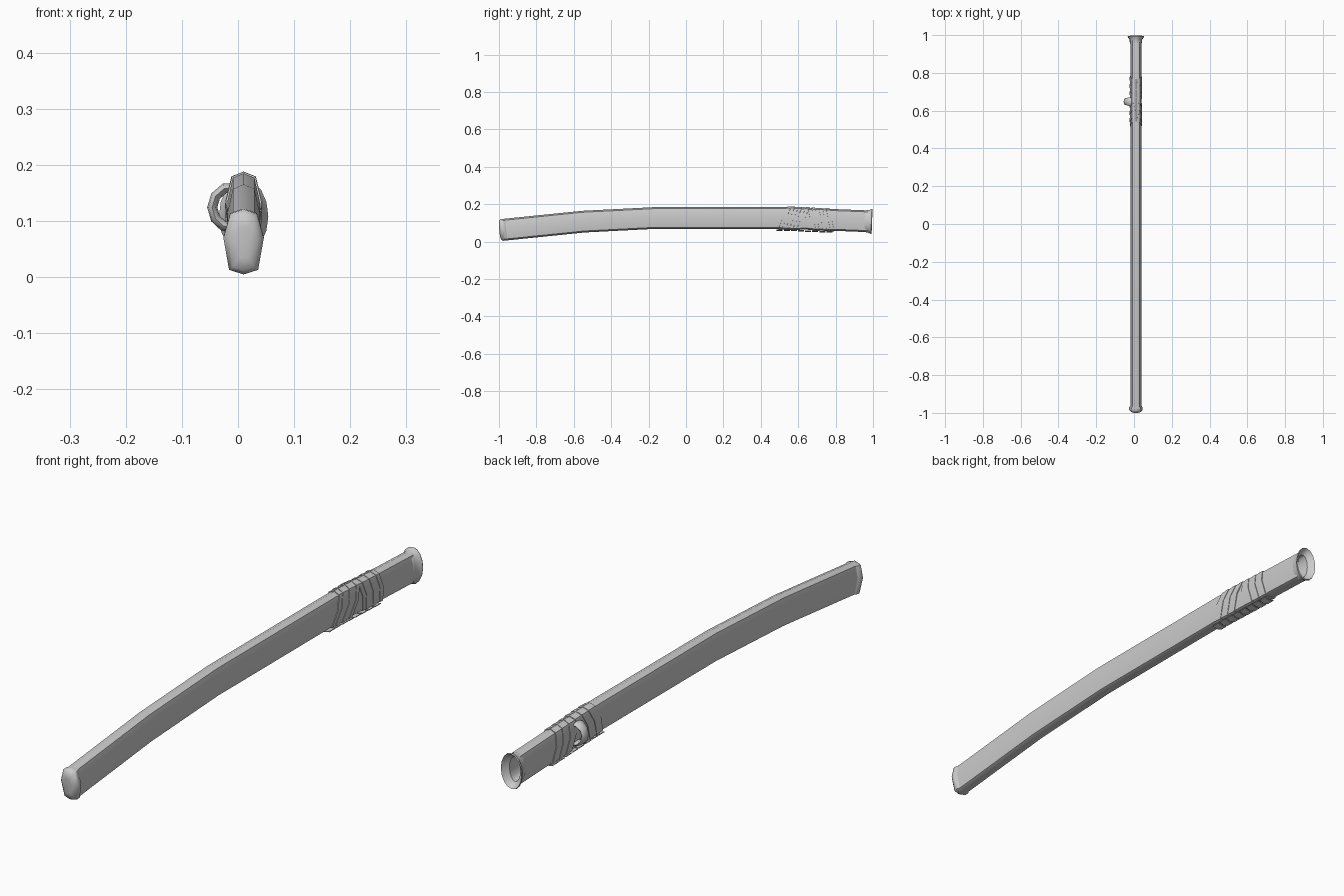
import bpy, bmesh, math
from mathutils import Vector

if "Cube" in bpy.data.objects:
    bpy.data.objects.remove(bpy.data.objects["Cube"])

CX = 0.010  # scabbard centre line in x
# unit oval section (x half-width, z half-height), eight-sided
SECTION = [(0, 1), (0.66, 0.86), (1, 0.12), (0.72, -0.86),
           (0, -1), (-0.72, -0.86), (-1, 0.12), (-0.66, 0.86)]
# curved centre line (y, z)
LINE = [(-1.0, 0.061), (-0.55, 0.107), (-0.16, 0.127), (0.52, 0.127), (1.0, 0.108)]


def centre(y):
    """Height and slope of the centre line at y."""
    for (y0, z0), (y1, z1) in zip(LINE, LINE[1:]):
        if y <= y1 or y1 == 1.0:
            slope = (z1 - z0) / (y1 - y0)
            return z0 + slope * (y - y0), slope


def finish(name, bm, angle=50):
    bmesh.ops.recalc_face_normals(bm, faces=bm.faces)
    me = bpy.data.meshes.new(name)
    bm.to_mesh(me)
    bm.free()
    ob = bpy.data.objects.new(name, me)
    bpy.context.collection.objects.link(ob)
    bpy.ops.object.select_all(action='DESELECT')
    ob.select_set(True)
    bpy.context.view_layer.objects.active = ob
    bpy.ops.object.shade_smooth_by_angle(angle=math.radians(angle))
    return ob


def bridge(bm, rings, cap_start=False, cap_end=False, closed=False):
    n = len(rings[0])
    pairs = list(zip(rings, rings[1:])) + ([(rings[-1], rings[0])] if closed else [])
    for a, b in pairs:
        for i in range(n):
            j = (i + 1) % n
            bm.faces.new((a[i], a[j], b[j], b[i]))
    if cap_start:
        bm.faces.new(rings[0])
    if cap_end:
        bm.faces.new(rings[-1])


def ring(bm, y, hw, hh, shear=0.0, section=SECTION):
    """Section ring square to the centre line; shear slants it along y."""
    z, slope = centre(y)
    return [bm.verts.new((CX + px * hw, y - slope * pz * hh + shear * pz, z + pz * hh))
            for px, pz in section]


def loft(name, stations, section=SECTION, **caps):
    bm = bmesh.new()
    rings = [ring(bm, *s, section=section) for s in stations]
    bridge(bm, rings, **caps)
    return finish(name, bm)


OVAL = [(math.sin(k * math.tau / 16), math.cos(k * math.tau / 16)) for k in range(16)]

# main body
loft("scabbard_body", [(y, 0.029, 0.058) for y in (-0.975, -0.55, -0.36, -0.16, 0.18, 0.52, 0.97)])

# domed end cap
loft("end_cap", [(-0.962, 0.030, 0.0575), (-0.970, 0.036, 0.058), (-0.984, 0.036, 0.058),
                 (-0.994, 0.026, 0.050), (-0.998, 0.012, 0.030)], cap_end=True)

# flared mouth with a recessed opening
loft("mouth_collar", [(0.955, 0.030, 0.057), (0.966, 0.033, 0.059), (0.975, 0.033, 0.059),
                      (0.991, 0.044, 0.067), (0.995, 0.042, 0.065), (0.977, 0.028, 0.053),
                      (0.974, 0.022, 0.046), (0.92, 0.020, 0.044)], section=OVAL, cap_end=True)

# cord wrapping: slanted flat turns in two groups either side of the knob
for group, (start, lean) in enumerate(((0.518, 0.024), (0.664, -0.014))):
    bm = bmesh.new()
    for k in range(6):
        y0, grow = start + k * 0.0195, 0.0012 * (k % 2)
        hw, hh = 0.0318 + grow, 0.0605 + grow
        rings = [ring(bm, y0, hw - 0.003, hh - 0.003, lean),
                 ring(bm, y0, hw, hh, lean),
                 ring(bm, y0 + 0.0185, hw, hh, lean),
                 ring(bm, y0 + 0.0185, hw - 0.003, hh - 0.003, lean)]
        bridge(bm, rings, closed=True)
    finish(f"cord_wrap_{group + 1}", bm, 40)

# loose flat cord strands under the wrapping
bm = bmesh.new()
for k in range(8):
    y0 = 0.485 + k * 0.038
    z = centre(y0)[0] - 0.0655
    for side in (-1, 1):
        box = bmesh.ops.create_cube(bm, size=1)["verts"]
        for v in box:
            x = v.co.x
            v.co = Vector((CX + side * 0.010 + x * 0.020, y0 + 0.016 + v.co.y * 0.032,
                           z + side * x * 0.005 + v.co.z * 0.003))
finish("cord_strands", bm, 30)

# cord knob: a thick loop on the left side with a hole through it
PATH = [(-0.004, 0.158), (-0.024, 0.158), (-0.040, 0.144), (-0.046, 0.124),
        (-0.040, 0.104), (-0.026, 0.091), (-0.006, 0.087)]
bm = bmesh.new()
rings = []
for i, (x, z) in enumerate(PATH):
    a, b = PATH[max(i - 1, 0)], PATH[min(i + 1, len(PATH) - 1)]
    t = Vector((b[0] - a[0], 0, b[1] - a[1])).normalized()
    side = Vector((t.z, 0, -t.x))
    width = 0.019 if 1 < i < 5 else 0.023
    rings.append([bm.verts.new(Vector((x, 0.648, z)) + side * 0.009 * math.cos(w)
                               + Vector((0, width * math.sin(w), 0)))
                  for w in (k * math.tau / 8 for k in range(8))])
bridge(bm, rings, cap_start=True, cap_end=True)
finish("cord_knob", bm)
